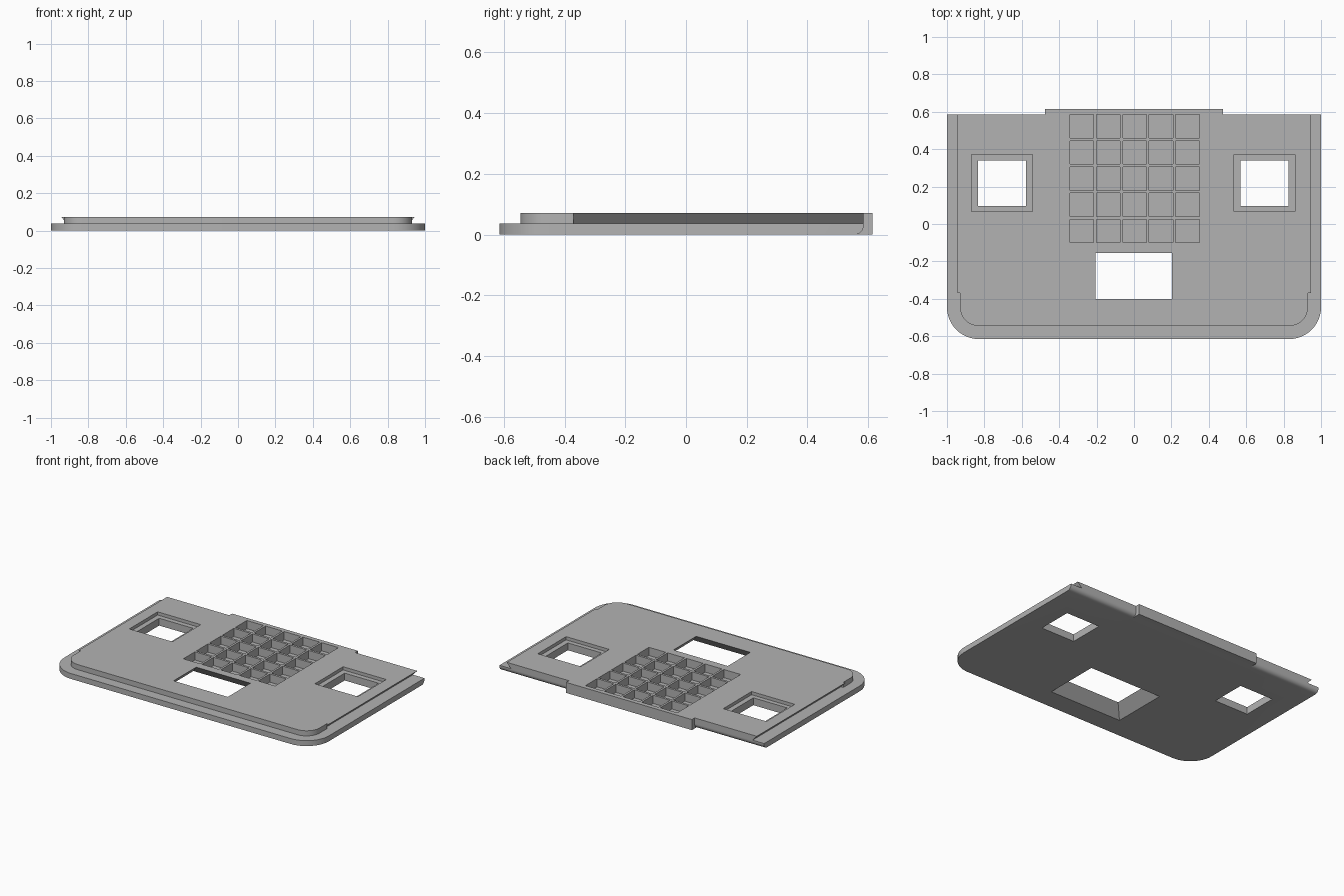
import bpy
import bmesh
from math import sin, cos, pi

cube = bpy.data.objects.get("Cube")
if cube:
    bpy.data.objects.remove(cube, do_unlink=True)

grey = bpy.data.materials.new("plain_grey")
grey.use_nodes = True
colour = (0.45, 0.45, 0.45, 1)
grey.diffuse_color = colour
grey.node_tree.nodes["Principled BSDF"].inputs["Base Color"].default_value = colour

BACK, STEP, TOP = 0.585, 0.037, 0.072


def add_prism(bm, lower, upper, z0, z1):
    """Solid between two matching outlines, listed counter-clockwise."""
    a = [bm.verts.new((x, y, z0)) for x, y in lower]
    b = [bm.verts.new((x, y, z1)) for x, y in upper]
    bm.faces.new(a[::-1])
    bm.faces.new(b)
    for i in range(len(a)):
        j = (i + 1) % len(a)
        bm.faces.new((a[i], a[j], b[j], b[i]))


def rect(x0, x1, y0, y1, grow=0):
    return [(x0 - grow, y0 - grow), (x1 + grow, y0 - grow),
            (x1 + grow, y1 + grow), (x0 - grow, y1 + grow)]


def rounded_front(half, front, radius, steps=12):
    """Left half, then right half, of a front edge with round corners."""
    arc = [(half - radius + radius * cos(t), front + radius - radius * sin(t))
           for t in (pi / 2 * (1 - i / steps) for i in range(steps + 1))]
    return [(-x, y) for x, y in reversed(arc)] + arc


def make(name, bm):
    mesh = bpy.data.meshes.new(name)
    bm.to_mesh(mesh)
    bm.free()
    mesh.materials.append(grey)
    obj = bpy.data.objects.new(name, mesh)
    bpy.context.collection.objects.link(obj)
    return obj


def solid(name, lower, z0, z1, upper=None):
    bm = bmesh.new()
    add_prism(bm, lower, upper or lower, z0, z1)
    return make(name, bm)


def combine(target, other, operation):
    mod = target.modifiers.new(other.name, 'BOOLEAN')
    mod.operation = operation
    mod.solver = 'EXACT'
    mod.object = other
    bpy.context.view_layer.objects.active = target
    bpy.ops.object.modifier_apply(modifier=mod.name)
    bpy.data.objects.remove(other, do_unlink=True)


# Base plate: round front corners and a rounded lower back edge
bm = bmesh.new()
outline = rounded_front(1, -0.615, 0.17) + [(1, BACK), (-1, BACK)]
add_prism(bm, outline, outline, 0, STEP)
edges = [e for e in bm.edges
         if all(v.co.z < 0.001 and v.co.y > 0.5 for v in e.verts)]
bmesh.ops.bevel(bm, geom=edges, offset=0.03, segments=6, profile=0.5,
                affect='EDGES')
plate = make("cover_plate", bm)

# Raised deck: round front lip, undercut side rails, back tab
lip = rounded_front(0.93, -0.545, 0.1) + [
    (0.93, -0.37), (0.85, -0.37), (0.85, 0.2),
    (-0.85, 0.2), (-0.85, -0.37), (-0.93, -0.37)]
combine(plate, solid("front_lip", lip, 0.034, TOP), 'UNION')
combine(plate, solid("side_rails", rect(-0.91, 0.91, -0.37, BACK), 0.034, TOP,
                     rect(-0.945, 0.945, -0.37, BACK)), 'UNION')
combine(plate, solid("back_tab", rect(-0.475, 0.475, 0.5, 0.615), 0, TOP), 'UNION')

# Grid of square pockets
bm = bmesh.new()
pitch, size = 0.1415, 0.127
for i in range(5):
    for j in range(5):
        x, y = -0.343 + i * pitch, -0.1 + j * pitch * 0.99
        cell = rect(x, x + size, y, y + size * 0.98)
        add_prism(bm, cell, cell, 0.016, 0.1)
combine(plate, make("pocket_grid", bm), 'DIFFERENCE')

# Side windows with a shallow recess around each
for side, x in (("right", -0.705), ("left", 0.697)):
    combine(plate, solid(side + "_recess", rect(x - 0.163, x + 0.163, 0.066, 0.372),
                         0.05, 0.1), 'DIFFERENCE')
    combine(plate, solid(side + "_window", rect(x - 0.128, x + 0.128, 0.097, 0.339),
                         -0.05, 0.1), 'DIFFERENCE')

# Centre window, flared towards the underside
opening = (-0.207, 0.203, -0.4, -0.155)
combine(plate, solid("centre_window", rect(*opening, 0.085), -0.015, 0.085,
                     rect(*opening, -0.013)), 'DIFFERENCE')

# Smooth the round corners, keep hard edges
bpy.ops.object.select_all(action='DESELECT')
plate.select_set(True)
bpy.context.view_layer.objects.active = plate
bpy.ops.object.shade_smooth_by_angle(angle=pi / 6)
